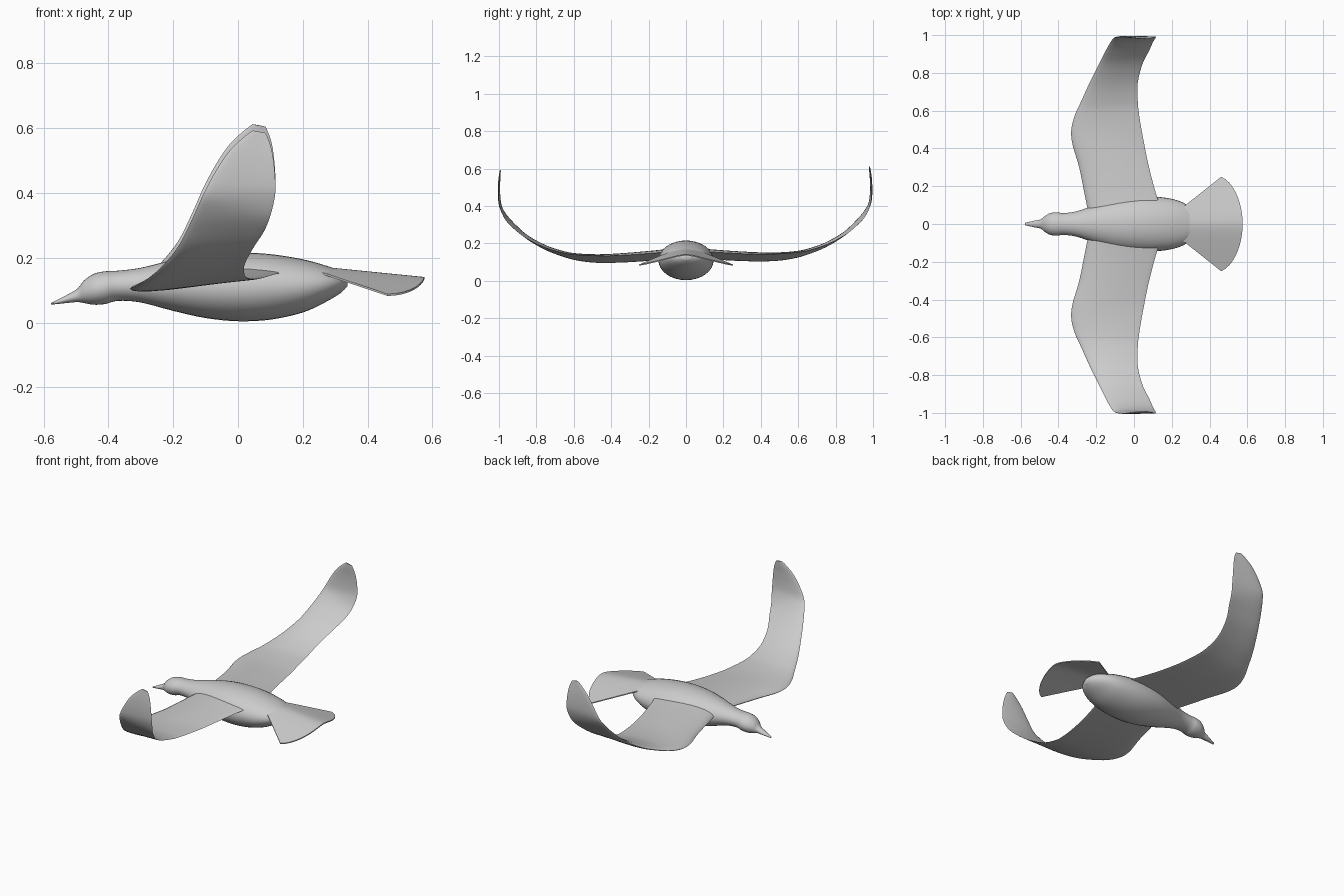
import bpy, bmesh
from math import sin, cos, pi, radians, sqrt
from mathutils import Vector, Matrix

cube = bpy.data.objects.get("Cube")
if cube:
    bpy.data.objects.remove(cube)

grey = bpy.data.materials.new("plumage grey")
grey.use_nodes = True
COLOUR = (0.6, 0.6, 0.6, 1)
grey.diffuse_color = COLOUR
grey.node_tree.nodes["Principled BSDF"].inputs["Base Color"].default_value = COLOUR


def refine(rows, steps):
    """Catmull-Rom interpolation through a list of stations."""
    out = []
    last = len(rows) - 1
    for i in range(last):
        quad = zip(rows[max(i - 1, 0)], rows[i], rows[i + 1], rows[min(i + 2, last)])
        quad = list(quad)
        for s in range(steps):
            t = s / steps
            out.append([b + t / 2 * (c - a + t * (2*a - 5*b + 4*c - d + t * (3*(b - c) + d - a)))
                        for a, b, c, d in quad])
    out.append(list(rows[-1]))
    return out


def loft(name, rings, angle=50):
    """Skin closed rings of points and cap both ends."""
    bm = bmesh.new()
    loops = [[bm.verts.new(p) for p in ring] for ring in rings]
    for a, b in zip(loops, loops[1:]):
        for i in range(len(a)):
            j = (i + 1) % len(a)
            bm.faces.new((a[i], a[j], b[j], b[i]))
    bm.faces.new(loops[0])
    bm.faces.new(loops[-1])
    bmesh.ops.recalc_face_normals(bm, faces=bm.faces)
    mesh = bpy.data.meshes.new(name)
    bm.to_mesh(mesh)
    bm.free()
    mesh.materials.append(grey)
    obj = bpy.data.objects.new(name, mesh)
    bpy.context.collection.objects.link(obj)
    bpy.ops.object.select_all(action="DESELECT")
    obj.select_set(True)
    bpy.context.view_layer.objects.active = obj
    bpy.ops.object.shade_smooth_by_angle(angle=radians(angle))
    return obj


# Body, head and beak: x, top, bottom, half width
body = [
    (-.577, .060, .055, .006), (-.53, .084, .060, .017), (-.495, .105, .063, .024),
    (-.475, .130, .060, .040), (-.445, .150, .055, .057), (-.41, .158, .057, .062),
    (-.37, .160, .067, .058), (-.30, .169, .062, .068), (-.20, .193, .036, .103),
    (-.10, .210, .014, .132), (0, .216, .004, .146), (.10, .211, .009, .146),
    (.20, .195, .031, .133), (.27, .176, .063, .108), (.315, .160, .090, .070),
    (.338, .143, .112, .025),
]
SIDES = 32
rings = []
for x, top, bottom, half in refine(body, 4):
    mid, high = (top + bottom) / 2, (top - bottom) / 2
    rings.append([(x, half * cos(2*pi*k/SIDES), mid + high * sin(2*pi*k/SIDES))
                  for k in range(SIDES)])
loft("body", rings)

# Wings: span y, leading x z, trailing x z, thickness
wing = [
    (.05, -.24, .130, .16, .160, .055), (.15, -.26, .122, .12, .152, .048),
    (.30, -.29, .112, .08, .142, .045), (.42, -.325, .108, .055, .138, .040),
    (.50, -.332, .110, .04, .140, .036), (.58, -.312, .121, .027, .145, .032),
    (.65, -.28, .140, .02, .155, .028), (.75, -.235, .180, .02, .185, .025),
    (.85, -.185, .242, .045, .235, .022), (.92, -.15, .310, .08, .290, .020),
    (.965, -.125, .365, .10, .340, .018), (.99, -.105, .410, .114, .400, .016),
    (.997, -.07, .475, .115, .450, .014), (.996, -.03, .535, .109, .515, .012),
    (.992, .01, .575, .10, .558, .010), (.988, .045, .602, .085, .595, .006),
]
HALF = 12
stations = refine(wing, 4)
roll = Matrix.Rotation(radians(.57), 3, "X")


def wing_rings(side):
    out = []
    for i, (y, xl, zl, xt, zt, thick) in enumerate(stations):
        before, after = stations[max(i - 1, 0)], stations[min(i + 1, len(stations) - 1)]
        span = Vector((0, after[0] - before[0], (after[2] + after[4] - before[2] - before[4]) / 2))
        up = Vector((1, 0, 0)).cross(span).normalized()
        lead, trail = Vector((xl, y, zl)), Vector((xt, y, zt))
        ring = []
        for k in range(2 * HALF):
            a = pi * k / HALF
            u = (1 - cos(a)) / 2
            # Rounded front edge tapering to a thin back edge, lightly cambered
            bulge = thick * (.5 * sin(a) * (1.25 - .9 * u) + .8 * u * (1 - u))
            p = lead.lerp(trail, u) + up * bulge
            p.y *= side
            ring.append(roll @ p)
        out.append(ring)
    return out


loft("left_wing", wing_rings(1))
loft("right_wing", wing_rings(-1))

# Tail: thin drooping fan with a rounded back edge
rings = []
for k in range(-16, 17):
    f = k / 16
    root = Vector((.26, .09 * f))
    tip = Vector((.462 + .113 * sqrt(max(0, 1 - .97 * f * f)) - .02 * f * f, .25 * f))
    line = []
    for s in range(7):
        p = root.lerp(tip, s / 6)
        z = .168 - .1 * (p.x - .3) - .3 * (sqrt(p.y**2 + .0016) - .04)
        line.append(Vector((p.x, p.y, z)))
    drop = Vector((0, 0, .006))
    rings.append(line + [p - drop for p in reversed(line)])
loft("tail", rings, 40)
